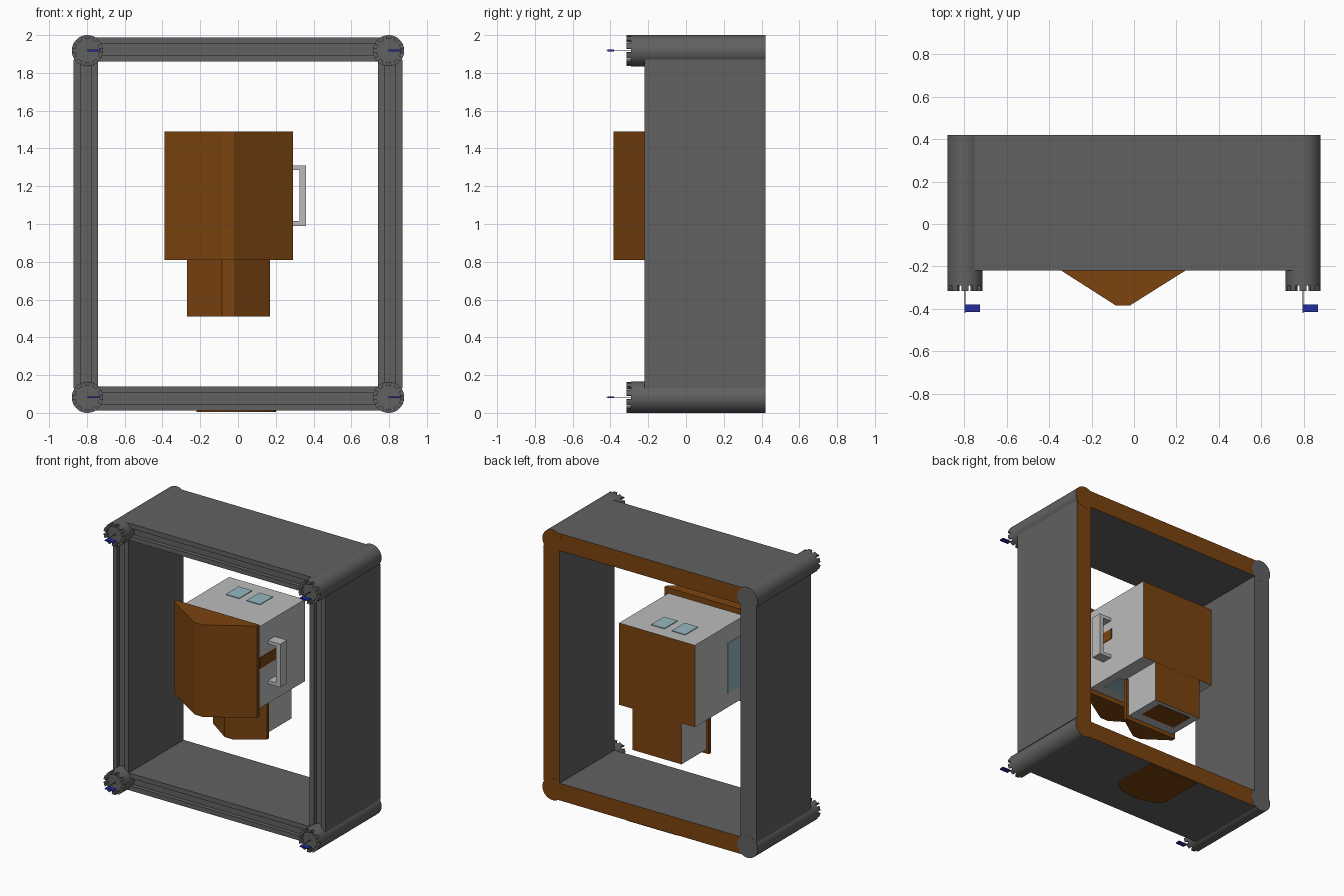
import bpy, bmesh, math
from mathutils import Vector

if "Cube" in bpy.data.objects:
    bpy.data.objects.remove(bpy.data.objects["Cube"])


def material(name, rgb):
    m = bpy.data.materials.new(name)
    m.diffuse_color = (*rgb, 1)
    m.use_nodes = True
    m.node_tree.nodes["Principled BSDF"].inputs["Base Color"].default_value = m.diffuse_color
    return m


GREY = material("dark_grey", (0.12, 0.12, 0.12))
BROWN = material("brown", (0.20, 0.057, 0.005))
PALE = material("light_grey", (0.50, 0.50, 0.50))
GLASS = material("pale_blue_glass", (0.30, 0.47, 0.53))
BLUE = material("flag_blue", (0.018, 0.025, 0.35))


def prism(name, pts, axis, lo, hi, mat, back=None, smooth=False):
    """Extrude a 2D outline along an axis; faces turned to +y may get a second colour."""
    def place(p, t):
        return {"y": (p[0], t, p[1]), "z": (p[0], p[1], t)}[axis]
    bm = bmesh.new()
    a = [bm.verts.new(place(p, lo)) for p in pts]
    b = [bm.verts.new(place(p, hi)) for p in pts]
    n = len(pts)
    bm.faces.new(a)
    bm.faces.new(b)
    for i in range(n):
        f = bm.faces.new((a[i], a[(i + 1) % n], b[(i + 1) % n], b[i]))
        f.smooth = smooth
    bmesh.ops.recalc_face_normals(bm, faces=bm.faces)
    me = bpy.data.meshes.new(name)
    me.materials.append(mat)
    if back:
        me.materials.append(back)
        for f in bm.faces:
            f.material_index = int(f.normal.y > 0.9)
    bm.to_mesh(me)
    bm.free()
    ob = bpy.data.objects.new(name, me)
    bpy.context.collection.objects.link(ob)
    return ob


def box(name, x, y, z, mat, back=None):
    return prism(name, [(x[0], y[0]), (x[1], y[0]), (x[1], y[1]), (x[0], y[1])],
                 "z", z[0], z[1], mat, back)


def arc(cx, cy, r, a0, a1, n):
    return [(cx + r * math.cos(a0 + (a1 - a0) * i / n),
             cy + r * math.sin(a0 + (a1 - a0) * i / n)) for i in range(n + 1)]


# Outer frame walls, each with two raised lips along the front edge
LIP, FRONT, BACK = 0.035, -0.22, 0.42
for side, s in (("left", -1), ("right", 1)):
    xs = sorted((s * 0.74, s * 0.87))
    zs = (0.13, 1.87)
    box(side + "_wall", xs, (FRONT + 0.03, BACK), zs, GREY, BROWN if s > 0 else None)
    box(side + "_wall_lip_a", (xs[0], xs[0] + LIP), (FRONT, FRONT + 0.03), zs, GREY)
    box(side + "_wall_lip_b", (xs[1] - LIP, xs[1]), (FRONT, FRONT + 0.03), zs, GREY)
for side, zs in (("bottom", (0.013, 0.14)), ("top", (1.86, 1.987))):
    xs = (-0.76, 0.76)
    box(side + "_wall", xs, (FRONT + 0.03, BACK), zs, GREY, BROWN)
    box(side + "_wall_lip_a", xs, (FRONT, FRONT + 0.03), (zs[0], zs[0] + LIP), GREY)
    box(side + "_wall_lip_b", xs, (FRONT, FRONT + 0.03), (zs[1] - LIP, zs[1]), GREY)

# Corner tubes with a toothed front rim, a wire and a small flag
R, TEETH = 0.0825, 10
for s, sn in ((-1, "left"), (1, "right")):
    for cz, zn in ((R, "bottom"), (2 - R, "top")):
        cx, tag = s * 0.7975, zn + "_" + sn
        prism("corner_tube_" + tag, arc(cx, cz, R, 0, math.tau, 40)[:-1], "y",
              -0.29, BACK + 0.001, GREY, BROWN if s > 0 else None, smooth=True)
        for i in range(TEETH):
            a = math.tau * (i + 0.2) / TEETH
            b = math.tau * (i + 0.8) / TEETH
            prism("rim_tooth_%s_%d" % (tag, i),
                  arc(cx, cz, R, a, b, 3) + arc(cx, cz, 0.062, b, a, 3),
                  "y", -0.315, -0.288, GREY)
        box("flag_wire_" + tag, (cx - 0.002, cx + 0.002), (-0.42, -0.288),
            (cz - 0.002, cz + 0.002), GREY)
        box("flag_" + tag, (cx, cx + 0.07), (-0.415, -0.38),
            (cz - 0.004, cz + 0.005), BLUE)

# Rounded plate under the frame
tongue = [(0.2, 0.41), (-0.22, 0.41), (-0.22, 0.09)]
tongue += [(-0.01 + 0.21 * math.cos(t), 0.09 - 0.1 * math.sin(t))
           for t in [math.pi * (1 - i / 16) for i in range(1, 17)]]
prism("underside_plate", tongue, "z", 0.005, 0.0135, BROWN)

# Suspended body: large box above, smaller box below, brown at the back
box("main_body", (-0.36, 0.26), (-0.17, 0.41), (0.845, 1.45), PALE, BROWN)
box("lower_body", (-0.25, 0.15), (0.115, 0.409), (0.54, 0.85), PALE, BROWN)

# Faceted front shields
for name, x0, x1, y, tip, z0, z1 in (("main_shield", -0.39, 0.29, -0.19, -0.385, 0.81, 1.49),
                                     ("lower_shield", -0.27, 0.17, 0.095, -0.035, 0.51, 0.83)):
    prism(name, [(x0, y + 0.025), (x0, y), (-0.085, tip), (-0.02, tip), (x1, y), (x1, y + 0.025)],
          "z", z0, z1, BROWN)

# Handle on the right side, with the brown plate behind it
box("handle_bar", (0.325, 0.36), (-0.02, 0.06), (0.99, 1.31), PALE)
for n, z in (("lower", 0.99), ("upper", 1.285)):
    box("handle_arm_" + n, (0.255, 0.33), (-0.02, 0.06), (z, z + 0.025), PALE)
box("handle_plate", (0.258, 0.265), (-0.12, 0.07), (1.14, 1.22), BROWN)

# Windows and hatch as thin plates
for i, cx in enumerate((-0.16, 0.01)):
    box("roof_window_%d" % i, (cx - 0.055, cx + 0.055), (0.165, 0.315), (1.447, 1.455), GLASS)
box("side_window", (-0.365, -0.358), (-0.14, 0.03), (0.95, 1.32), GLASS)
box("belly_window", (-0.27, 0.2), (-0.08, 0.08), (0.84, 0.847), GLASS)
box("belly_hatch", (-0.19, 0.09), (0.2, 0.38), (0.535, 0.542), BROWN)
